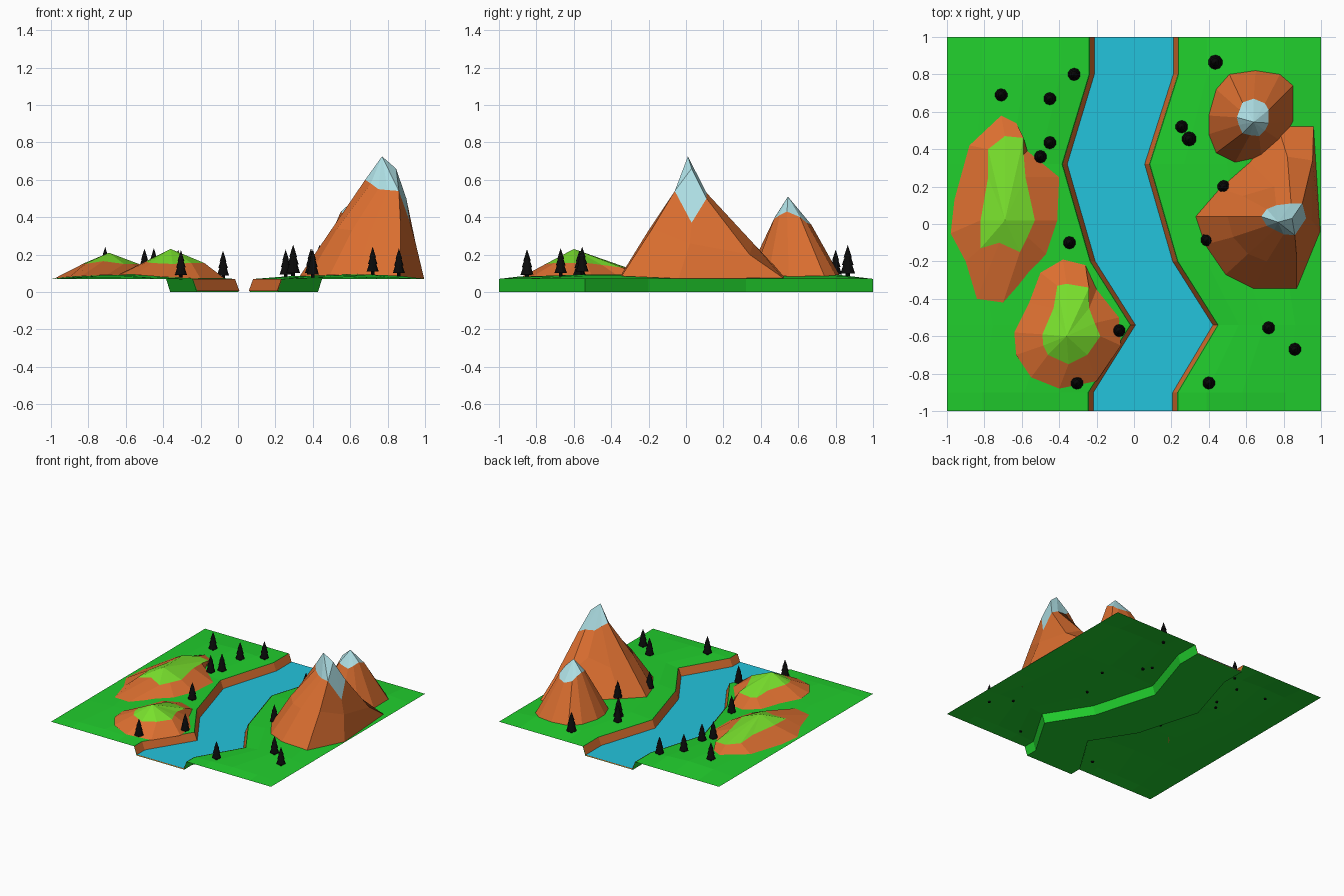
import bpy, bmesh, math
from mathutils import Matrix


def material(name, r, g, b):
    m = bpy.data.materials.new(name)
    m.diffuse_color = (r, g, b, 1)
    return m


GRASS = material("grass", 0.015, 0.62, 0.026)
WATER = material("water", 0.017, 0.55, 0.72)
EARTH = material("earth", 0.72, 0.16, 0.03)
MEADOW = material("meadow", 0.19, 0.75, 0.026)
SNOW = material("snow", 0.43, 0.75, 0.79)
TREE = material("tree", 0.003, 0.003, 0.003)


def mesh_object(name, bm, mat):
    me = bpy.data.meshes.new(name)
    bm.to_mesh(me)
    bm.free()
    me.materials.append(mat)
    ob = bpy.data.objects.new(name, me)
    bpy.context.collection.objects.link(ob)
    return ob


def skin(name, rows, mat, closed=False, peak=None):
    """Skin successive rows of points, facing up; optionally fan to a peak."""
    bm = bmesh.new()
    vs = [[bm.verts.new(p) for p in row] for row in rows]
    n = len(rows[0])
    for a, b in zip(vs, vs[1:]):
        for i in range(n if closed else n - 1):
            j = (i + 1) % n
            bm.faces.new((a[i], a[j], b[j], b[i]))
    if peak:
        top = bm.verts.new(peak)
        for i in range(n):
            bm.faces.new((vs[-1][i], vs[-1][(i + 1) % n], top))
    bm.normal_update()
    if sum(f.normal.z * f.calc_area() for f in bm.faces) < 0:
        bmesh.ops.reverse_faces(bm, faces=bm.faces[:])
    return mesh_object(name, bm, mat)


# River bank stations
YS = [1, 0.8, 0.32, -0.2, -0.54, -0.9, -1]
LEFT = [-0.24, -0.24, -0.385, -0.235, -0.02, -0.245, -0.245]
RIGHT = [0.238, 0.238, 0.085, 0.235, 0.45, 0.235, 0.235]
EDGE = 0.07


def swell(t, y):
    return EDGE + 0.024 * math.sin(math.pi * t) * min(1, (1 - abs(y)) / 0.2)


def bank(xs, y):
    for i in range(6):
        if YS[i] >= y >= YS[i + 1]:
            k = (YS[i] - y) / (YS[i] - YS[i + 1])
            return xs[i] + k * (xs[i + 1] - xs[i])


def ground(x, y):
    b = bank(LEFT if x < 0 else RIGHT, y)
    t = (abs(x) - abs(b)) / (1 - abs(b)) if x * b > 0 else 0
    return swell(max(0, min(1, t)), y)


# Ground sheet with the sunken channel, earth lining and water
T = [0, 0.2, 0.45, 0.75, 1]
land, lining, water = [], [], []
for y, l, r in zip(YS, LEFT, RIGHT):
    west = [(l + t * (-1 - l), y, swell(t, y)) for t in reversed(T)]
    east = [(r + t * (1 - r), y, swell(t, y)) for t in T]
    land.append(west + [(l + 0.023, y, 0), (r - 0.023, y, 0)] + east)
    a, b = l + 0.028, r - 0.028
    lining.append([(l + 0.004, y, EDGE), (a, y, 0.004), (b, y, 0.004), (r - 0.004, y, EDGE)])
    water.append([(a, y, 0.009), (b, y, 0.009)])
skin("ground", land, GRASS)
skin("river_bank", lining, EARTH)
skin("river_water", water, WATER)


def on_ground(outline):
    return [(x, y, ground(x, y) + 0.001) for x, y in outline]


def raise_hill(name, rows, peak, top_mat):
    """Earth slope below the last row, differently coloured cap above it."""
    rows = [on_ground(rows[0])] + rows[1:]
    skin(name + "_slope", rows, EARTH, True)
    skin(name + "_cap", rows[-1:], top_mat, True, peak)


# Low grassy hills on the left
raise_hill("long_hill", [
    [(-0.71, 0.58), (-0.63, 0.54), (-0.57, 0.39), (-0.40, 0.25), (-0.41, 0.02), (-0.47, -0.16),
     (-0.70, -0.42), (-0.84, -0.40), (-0.90, -0.20), (-0.98, -0.05), (-0.96, 0.13), (-0.88, 0.42)],
    [(-0.69, 0.47, 0.13), (-0.59, 0.46, 0.125), (-0.59, 0.37, 0.135), (-0.58, 0.25, 0.145),
     (-0.53, 0.02, 0.15), (-0.57, -0.07, 0.15), (-0.61, -0.15, 0.15), (-0.72, -0.10, 0.165),
     (-0.82, -0.13, 0.15), (-0.82, 0.02, 0.155), (-0.78, 0.25, 0.15), (-0.78, 0.40, 0.14)],
], (-0.69, 0.02, 0.21), MEADOW)
raise_hill("round_hill", [
    [(-0.38, -0.19), (-0.26, -0.22), (-0.20, -0.35), (-0.08, -0.50), (-0.07, -0.65), (-0.20, -0.84),
     (-0.40, -0.88), (-0.55, -0.82), (-0.63, -0.70), (-0.64, -0.58), (-0.56, -0.42), (-0.50, -0.26)],
    [(-0.36, -0.32, 0.13), (-0.24, -0.34, 0.13), (-0.24, -0.45, 0.145), (-0.21, -0.53, 0.155),
     (-0.18, -0.60, 0.155), (-0.25, -0.70, 0.155), (-0.35, -0.75, 0.15), (-0.46, -0.70, 0.155),
     (-0.485, -0.65, 0.16), (-0.49, -0.59, 0.165), (-0.43, -0.45, 0.155), (-0.41, -0.33, 0.135)],
], (-0.36, -0.60, 0.23), MEADOW)

# Snow-capped mountains on the right
raise_hill("large_mountain", [
    [(0.33, 0.04), (0.38, -0.11), (0.49, -0.27), (0.64, -0.345), (0.87, -0.345),
     (0.995, -0.04), (0.96, 0.52), (0.77, 0.52), (0.62, 0.33), (0.46, 0.19)],
    [(0.50, 0.04, 0.335), (0.53, -0.07, 0.34), (0.61, -0.16, 0.33), (0.71, -0.20, 0.33),
     (0.87, -0.18, 0.34), (0.95, 0.02, 0.26), (0.955, 0.34, 0.20), (0.82, 0.36, 0.26),
     (0.75, 0.20, 0.36), (0.58, 0.15, 0.30)],
    [(0.68, 0.04, 0.60), (0.71, -0.01, 0.58), (0.75, -0.03, 0.55), (0.80, -0.055, 0.545),
     (0.86, -0.06, 0.54), (0.92, 0.03, 0.37), (0.90, 0.11, 0.50), (0.84, 0.11, 0.53),
     (0.76, 0.10, 0.54), (0.71, 0.08, 0.58)],
], (0.77, 0.01, 0.725), SNOW)
# second point of the snowy crest
skin("large_mountain_crest", [[(0.92, 0.03, 0.37), (0.90, 0.11, 0.50), (0.77, 0.01, 0.725),
                               (0.86, -0.06, 0.54)]], SNOW, True, (0.845, 0.03, 0.66))
raise_hill("small_mountain", [
    [(0.44, 0.72), (0.51, 0.80), (0.65, 0.82), (0.78, 0.80), (0.85, 0.74), (0.85, 0.55),
     (0.79, 0.44), (0.68, 0.36), (0.54, 0.33), (0.44, 0.38), (0.40, 0.48), (0.40, 0.58)],
    [(0.565, 0.61, 0.41), (0.58, 0.65, 0.38), (0.64, 0.67, 0.36), (0.70, 0.645, 0.37),
     (0.72, 0.61, 0.40), (0.72, 0.54, 0.43), (0.70, 0.50, 0.41), (0.67, 0.47, 0.39),
     (0.62, 0.475, 0.40), (0.58, 0.485, 0.41), (0.56, 0.53, 0.42), (0.55, 0.57, 0.43)],
], (0.64, 0.545, 0.51), SNOW)

# Trees: trunk and three stacked cones
bm = bmesh.new()
for r1, r2, z0, z1 in [(0.010, 0.010, -0.01, 0.03), (0.034, 0.014, 0.015, 0.075),
                       (0.027, 0.008, 0.055, 0.11), (0.019, 0.0, 0.09, 0.148)]:
    bmesh.ops.create_cone(bm, cap_ends=True, segments=10, radius1=r1, radius2=r2, depth=z1 - z0,
                          matrix=Matrix.Translation((0, 0, (z0 + z1) / 2)))
first = mesh_object("tree_1", bm, TREE)
SPOTS = [(-0.71, 0.69), (-0.45, 0.67), (-0.32, 0.8), (-0.45, 0.435), (-0.5, 0.36), (-0.345, -0.1),
         (-0.08, -0.57), (-0.305, -0.85), (0.435, 0.865), (0.255, 0.52), (0.295, 0.455),
         (0.48, 0.2), (0.39, -0.085), (0.72, -0.555), (0.86, -0.67), (0.4, -0.85)]
for i, (x, y) in enumerate(SPOTS):
    ob = first
    if i:
        ob = bpy.data.objects.new(f"tree_{i + 1}", first.data)
        bpy.context.collection.objects.link(ob)
    ob.location = (x, y, ground(x, y))
    ob.scale = (1.15,) * 3 if i in (8, 10) else (1,) * 3
